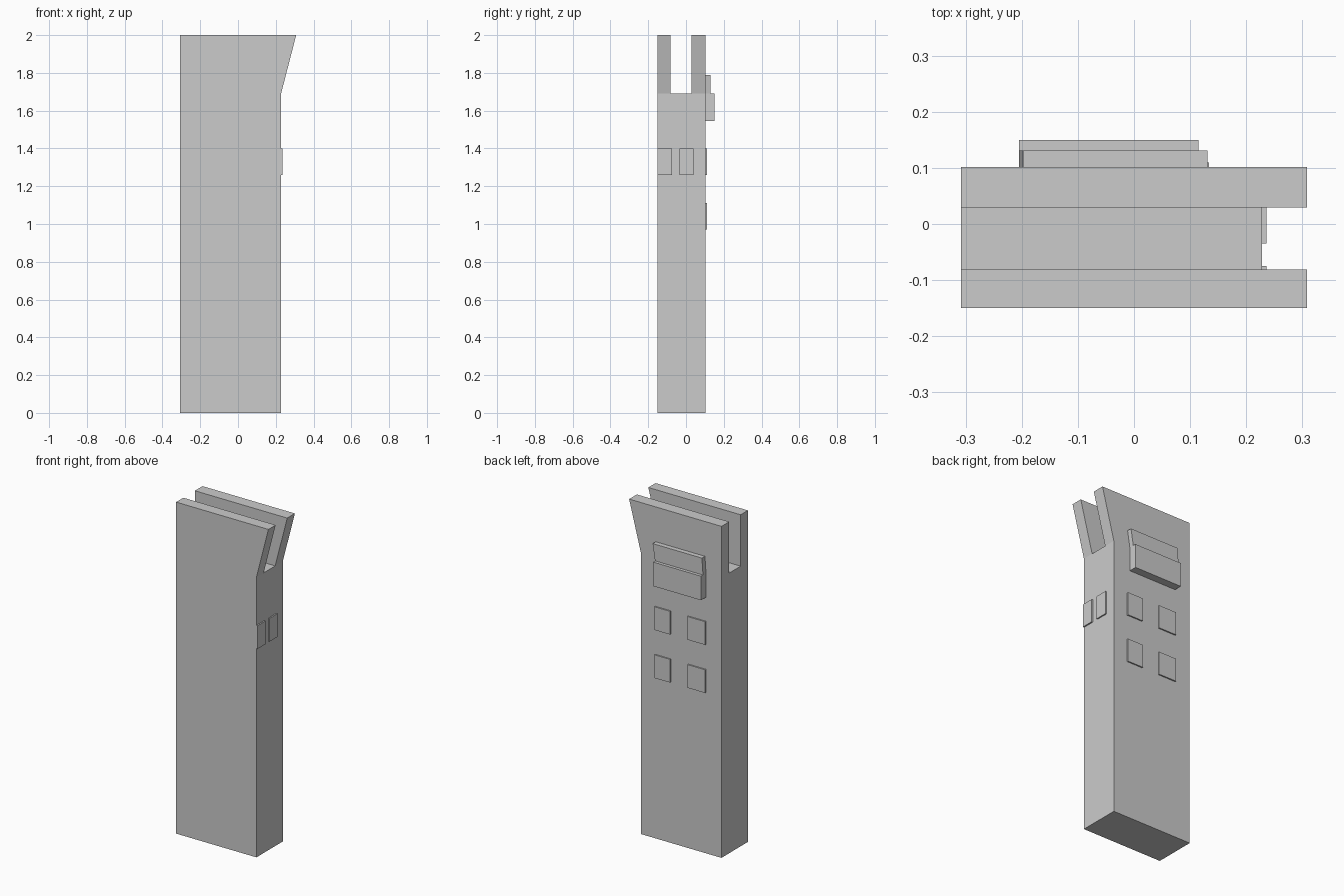
import bpy, bmesh

if "Cube" in bpy.data.objects:
    bpy.data.objects.remove(bpy.data.objects["Cube"])


def prism(name, profile, y0, y1):
    """Extrude an x-z outline from y0 to y1."""
    bm = bmesh.new()
    face = bm.faces.new([bm.verts.new((x, y0, z)) for x, z in profile])
    ext = bmesh.ops.extrude_face_region(bm, geom=[face])
    verts = [v for v in ext["geom"] if isinstance(v, bmesh.types.BMVert)]
    bmesh.ops.translate(bm, verts=verts, vec=(0, y1 - y0, 0))
    bmesh.ops.recalc_face_normals(bm, faces=bm.faces)
    mesh = bpy.data.meshes.new(name)
    bm.to_mesh(mesh)
    bm.free()
    obj = bpy.data.objects.new(name, mesh)
    bpy.context.collection.objects.link(obj)
    return obj


def box(name, x0, x1, y0, y1, z0, z1):
    return prism(name, [(x0, z0), (x1, z0), (x1, z1), (x0, z1)], y0, y1)


LEFT, RIGHT, FLARE = -0.308, 0.228, 0.308
FRONT, BACK, FLOOR = -0.15, 0.102, 1.69

# Body with a flared top, slotted into two prongs
body = prism("body", [(LEFT, 0), (RIGHT, 0), (RIGHT, FLOOR), (FLARE, 2), (LEFT, 2)],
             FRONT, BACK)
cutter = box("slot_cutter", -0.5, 0.5, -0.081, 0.029, FLOOR, 2.2)
cutter.hide_render = True
cutter.hide_viewport = True
cut = body.modifiers.new("slot", "BOOLEAN")
cut.operation = "DIFFERENCE"
cut.solver = "EXACT"
cut.object = cutter

# Raised housing on the back with a thinner, flared screen above it
box("screen_housing", -0.205, 0.115, BACK - 0.01, 0.15, 1.545, FLOOR)
prism("screen", [(-0.205, FLOOR), (0.115, FLOOR), (0.131, 1.79), (-0.198, 1.79)],
      BACK - 0.01, 0.131)

# Two rows of back buttons, and a pair on the right side
for row, z in enumerate((0.97, 1.26)):
    for col, (x0, x1) in enumerate(((-0.205, -0.086), (0.03, 0.134))):
        box(f"back_button_{row}_{col}", x0, x1, BACK - 0.01, 0.110, z, z + 0.14)
for i, (y0, y1) in enumerate(((FRONT, -0.075), (-0.035, 0.041))):
    box(f"side_button_{i}", RIGHT - 0.01, 0.236, y0, y1, 1.26, 1.40)
